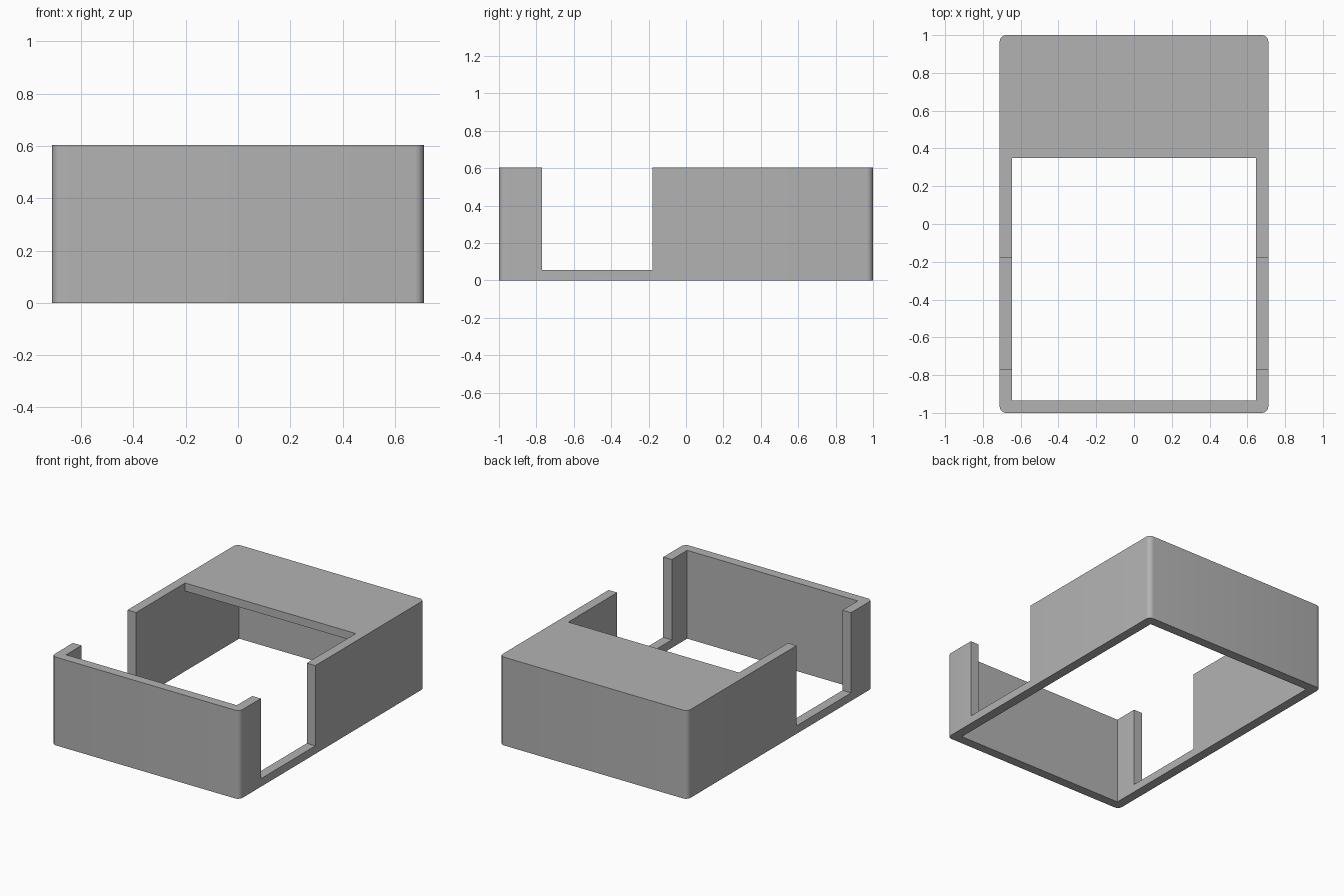
import bpy
import bmesh
from math import radians

default_cube = bpy.data.objects.get("Cube")
if default_cube:
    bpy.data.objects.remove(default_cube, do_unlink=True)

# Main dimensions
HALF_X, HALF_Y, HEIGHT = 0.711, 1.0, 0.604
WALL, RIM, RADIUS = 0.065, 0.055, 0.034
PLATE_EDGE = 0.35
NOTCH_FRONT, NOTCH_BACK = -0.769, -0.179

grey = bpy.data.materials.new("plain_grey")
grey.use_nodes = True
colour = (0.45, 0.45, 0.45, 1)
grey.diffuse_color = colour
grey.node_tree.nodes["Principled BSDF"].inputs["Base Color"].default_value = colour


def extrude_along_x(name, profile, half_width):
    """Solid made by sweeping a closed (y, z) profile across x."""
    bm = bmesh.new()
    face = bm.faces.new([bm.verts.new((-half_width, y, z)) for y, z in profile])
    swept = bmesh.ops.extrude_face_region(bm, geom=[face])["geom"]
    verts = [v for v in swept if isinstance(v, bmesh.types.BMVert)]
    bmesh.ops.translate(bm, vec=(2 * half_width, 0, 0), verts=verts)
    bmesh.ops.recalc_face_normals(bm, faces=bm.faces)
    mesh = bpy.data.meshes.new(name)
    bm.to_mesh(mesh)
    bm.free()
    obj = bpy.data.objects.new(name, mesh)
    bpy.context.collection.objects.link(obj)
    mesh.materials.append(grey)
    return obj


def rectangle(y0, y1, z0, z1):
    return [(y0, z0), (y1, z0), (y1, z1), (y0, z1)]


# Outer case with rounded upright corners
case = extrude_along_x("case", rectangle(-HALF_Y, HALF_Y, 0, HEIGHT), HALF_X)
bm = bmesh.new()
bm.from_mesh(case.data)
uprights = [e for e in bm.edges
            if abs(e.verts[0].co.z - e.verts[1].co.z) > HEIGHT / 2]
bmesh.ops.bevel(bm, geom=uprights, offset=RADIUS, segments=6,
                profile=0.5, affect='EDGES')
bm.to_mesh(case.data)
bm.free()

# Hollow open at the bottom, and at the top in front of the cover plate
inner_y = HALF_Y - WALL
below, under_plate, above = -0.1, HEIGHT - RIM, HEIGHT + 0.1
cavity = extrude_along_x("cavity_cutter", [
    (-inner_y, below), (inner_y, below), (inner_y, under_plate),
    (PLATE_EDGE, under_plate), (PLATE_EDGE, above), (-inner_y, above),
], HALF_X - WALL)

# Matching notches through both side walls, leaving a low rim
notch = extrude_along_x("notch_cutter",
                        rectangle(NOTCH_FRONT, NOTCH_BACK, RIM, above),
                        HALF_X + 0.1)

bpy.ops.object.select_all(action='DESELECT')
case.select_set(True)
bpy.context.view_layer.objects.active = case
for cutter in (cavity, notch):
    cutter.hide_render = True
    cut = case.modifiers.new(cutter.name, 'BOOLEAN')
    cut.operation = 'DIFFERENCE'
    cut.solver = 'EXACT'
    cut.object = cutter
    bpy.ops.object.modifier_apply(modifier=cut.name)
    bpy.data.objects.remove(cutter, do_unlink=True)

bpy.ops.object.shade_smooth_by_angle(angle=radians(30))
